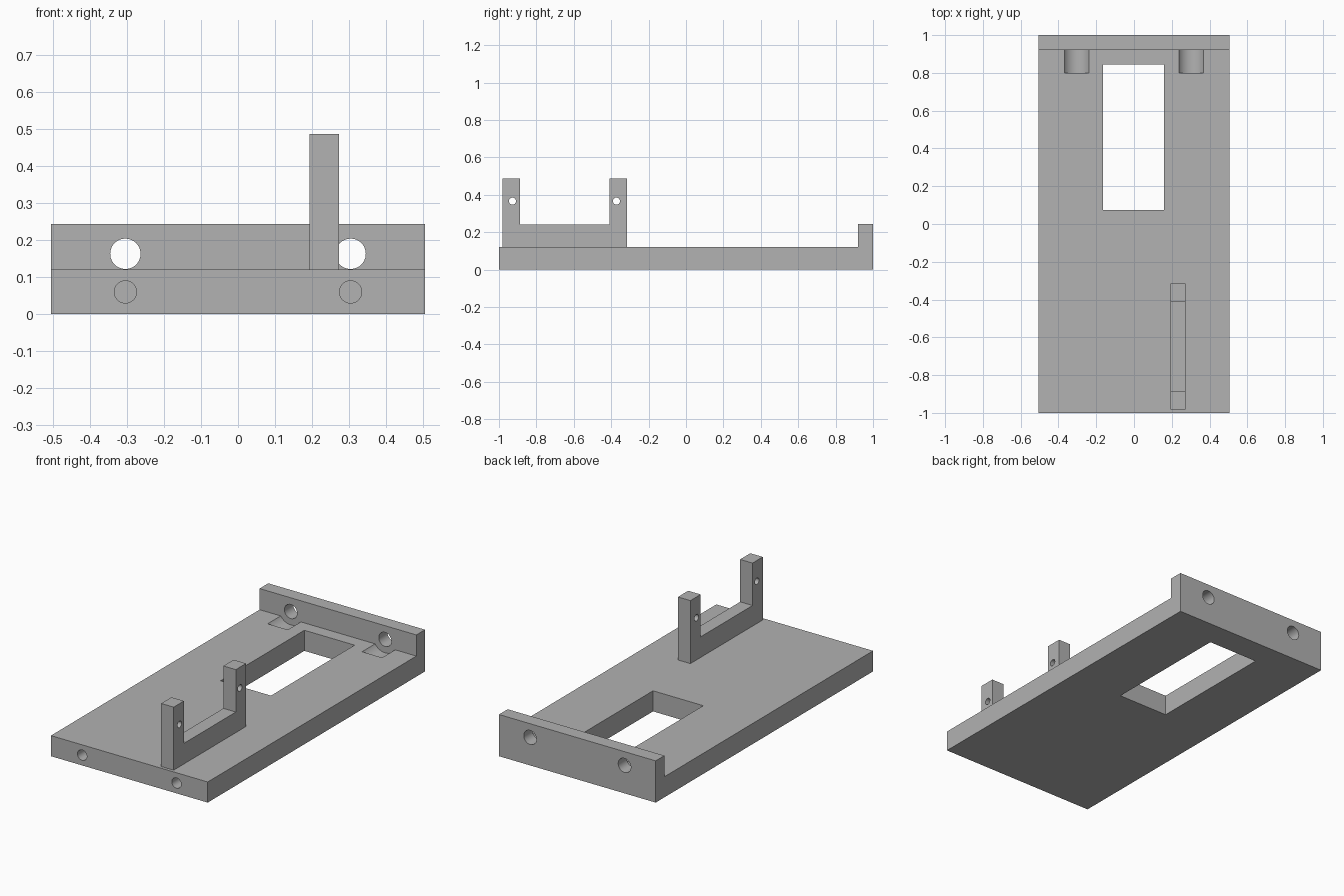
import bpy, bmesh, math

cube = bpy.data.objects.get("Cube")
if cube:
    bpy.data.objects.remove(cube, do_unlink=True)

grey = bpy.data.materials.new("plain grey")
grey.use_nodes = True
COLOUR = (0.445, 0.445, 0.445, 1)
grey.diffuse_color = COLOUR
grey.node_tree.nodes["Principled BSDF"].inputs["Base Color"].default_value = COLOUR


def prism(name, axis, profile, lo, hi):
    """Extrude a closed 2D profile along x (profile in y, z) or y (profile in x, z)."""
    place = {"x": lambda a, b, d: (d, a, b), "y": lambda a, b, d: (a, d, b)}[axis]
    bm = bmesh.new()
    rings = [[bm.verts.new(place(a, b, d)) for a, b in profile] for d in (lo, hi)]
    bm.faces.new(rings[0])
    bm.faces.new(rings[1])
    n = len(profile)
    for i in range(n):
        j = (i + 1) % n
        bm.faces.new((rings[0][i], rings[0][j], rings[1][j], rings[1][i]))
    bmesh.ops.recalc_face_normals(bm, faces=bm.faces)
    mesh = bpy.data.meshes.new(name)
    bm.to_mesh(mesh)
    bm.free()
    mesh.materials.append(grey)
    obj = bpy.data.objects.new(name, mesh)
    bpy.context.collection.objects.link(obj)
    return obj


def circle(a, b, r, n=48):
    return [(a + r * math.cos(math.tau * i / n), b + r * math.sin(math.tau * i / n))
            for i in range(n)]


def rect(a0, a1, b0, b1):
    return [(a0, b0), (a1, b0), (a1, b1), (a0, b1)]


def cut(obj, axis, profile, lo, hi):
    cutter = prism("cutter", axis, profile, lo, hi)
    cutter.hide_render = True
    mod = obj.modifiers.new("cut", "BOOLEAN")
    mod.operation = "DIFFERENCE"
    mod.solver = "EXACT"
    mod.object = cutter
    bpy.context.view_layer.objects.active = obj
    bpy.ops.object.modifier_apply(modifier=mod.name)
    bpy.data.objects.remove(cutter, do_unlink=True)


# Base plate with the upright wall along its back edge
THICK, WALL_Y = 0.12, 0.92
base = prism("base_plate", "x", [(-1, 0), (1, 0), (1, 0.243), (WALL_Y, 0.243),
                                 (WALL_Y, THICK), (-1, THICK)], -0.505, 0.505)

# Rectangular window through the plate
cut(base, "y", rect(-0.164, 0.16, -0.1, 0.2), 0.075, 0.845)

for side in (-1, 1):
    x = side * 0.304
    cut(base, "y", circle(x, 0.163, 0.078), 0.8, WALL_Y)   # clearance groove
    cut(base, "y", circle(x, 0.163, 0.041), 0.86, 1.1)     # hole through the wall
    cut(base, "y", circle(x, 0.06, 0.03), -1.1, -0.8)      # blind hole in the front edge

# U-shaped bracket standing on the plate
bracket = prism("bracket", "x", [(-0.982, THICK), (-0.316, THICK), (-0.316, 0.487),
                                 (-0.41, 0.487), (-0.41, 0.24), (-0.888, 0.24),
                                 (-0.888, 0.487), (-0.982, 0.487)], 0.193, 0.273)
for y in (-0.928, -0.372):
    cut(bracket, "x", circle(y, 0.366, 0.019, 32), 0.1, 0.4)

# Smooth hole walls, crisp edges
bpy.ops.object.select_all(action="DESELECT")
for obj in (base, bracket):
    obj.select_set(True)
bpy.context.view_layer.objects.active = base
bpy.ops.object.shade_smooth_by_angle(angle=math.radians(30))
